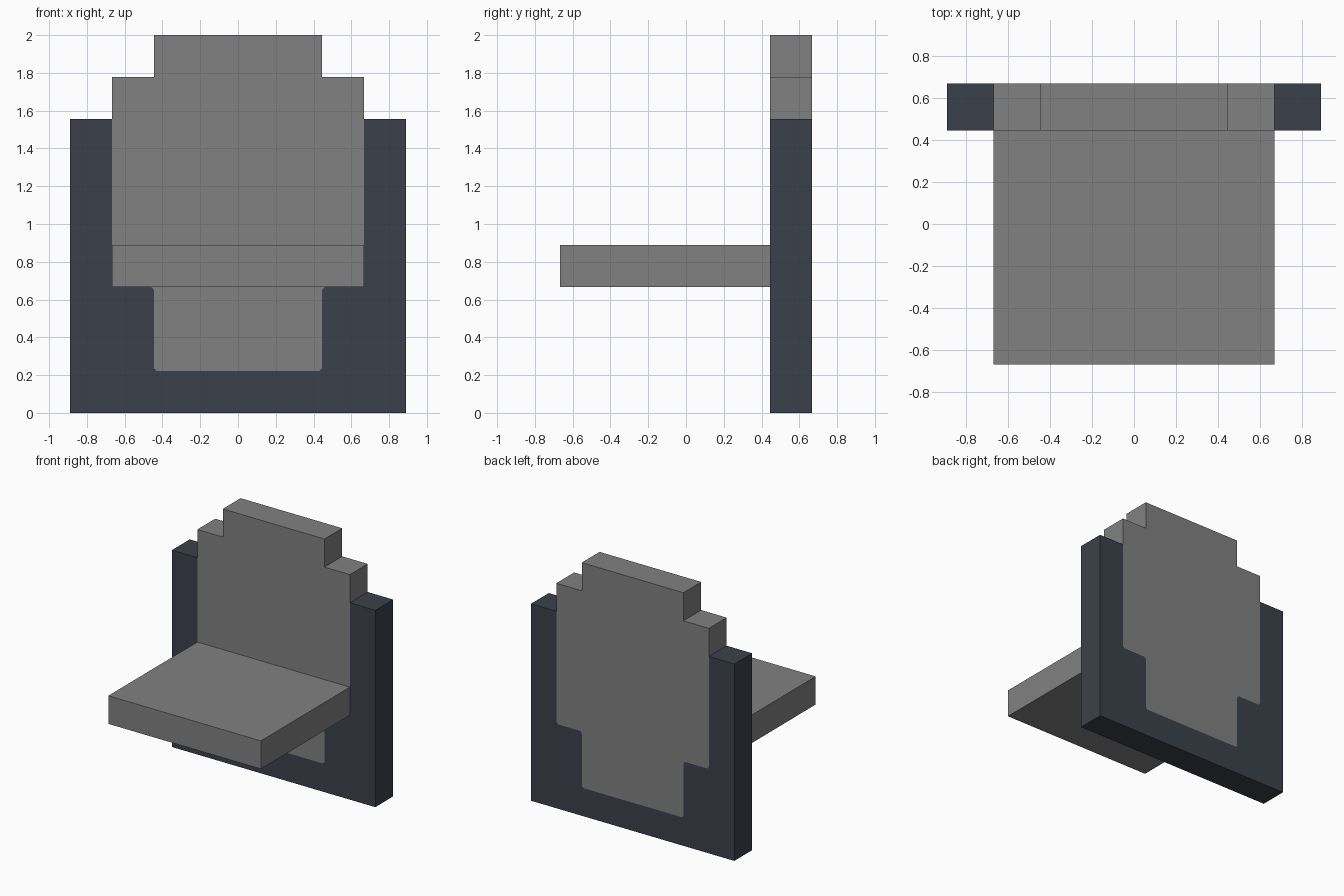
import bpy
import bmesh

if "Cube" in bpy.data.objects:
    bpy.data.objects.remove(bpy.data.objects["Cube"], do_unlink=True)

U = 2 / 9                 # block unit that every dimension follows
FRONT, BACK = 2 * U, 3 * U
C = 0.015                 # small corner cut where the two colours meet


def material(name, rgb):
    mat = bpy.data.materials.new(name)
    mat.use_nodes = True
    mat.diffuse_color = (*rgb, 1)
    bsdf = mat.node_tree.nodes["Principled BSDF"]
    bsdf.inputs["Base Color"].default_value = (*rgb, 1)
    bsdf.inputs["Roughness"].default_value = 0.8
    return mat


def extrude_profile(name, half, y0, y1, mat):
    """Mirror a right-hand (x, z) outline and extrude it along y."""
    outline = half + [(-x, z) for x, z in reversed(half)]
    bm = bmesh.new()
    face = bm.faces.new([bm.verts.new((x, y0, z)) for x, z in outline])
    geom = bmesh.ops.extrude_face_region(bm, geom=[face])["geom"]
    verts = [g for g in geom if isinstance(g, bmesh.types.BMVert)]
    bmesh.ops.translate(bm, verts=verts, vec=(0, y1 - y0, 0))
    bmesh.ops.recalc_face_normals(bm, faces=bm.faces)
    mesh = bpy.data.meshes.new(name)
    bm.to_mesh(mesh)
    bm.free()
    mesh.materials.append(mat)
    obj = bpy.data.objects.new(name, mesh)
    bpy.context.collection.objects.link(obj)
    return obj


grey = material("Stone grey", (0.22, 0.22, 0.22))
slate = material("Dark slate", (0.044, 0.053, 0.069))

# Seam shared by the backrest and the frame, from the bottom upward
seam = [
    (2 * U - C, U), (2 * U, U + C),
    (2 * U, 3 * U - C), (2 * U + C, 3 * U),
    (3 * U - C, 3 * U), (3 * U, 3 * U + C),
    (3 * U, 7 * U),
]

# Stepped backrest panel
top_steps = [(3 * U, 8 * U), (2 * U, 8 * U), (2 * U, 9 * U)]
extrude_profile("backrest", seam + top_steps, FRONT, BACK, grey)

# Dark frame around the lower backrest
outside = [(4 * U, 7 * U), (4 * U, 0)]
extrude_profile("back_frame", seam + outside, FRONT, BACK, slate)

# Seat slab reaching forward from the backrest
extrude_profile("seat", [(3 * U, 3 * U), (3 * U, 4 * U)], -3 * U, FRONT, grey)
